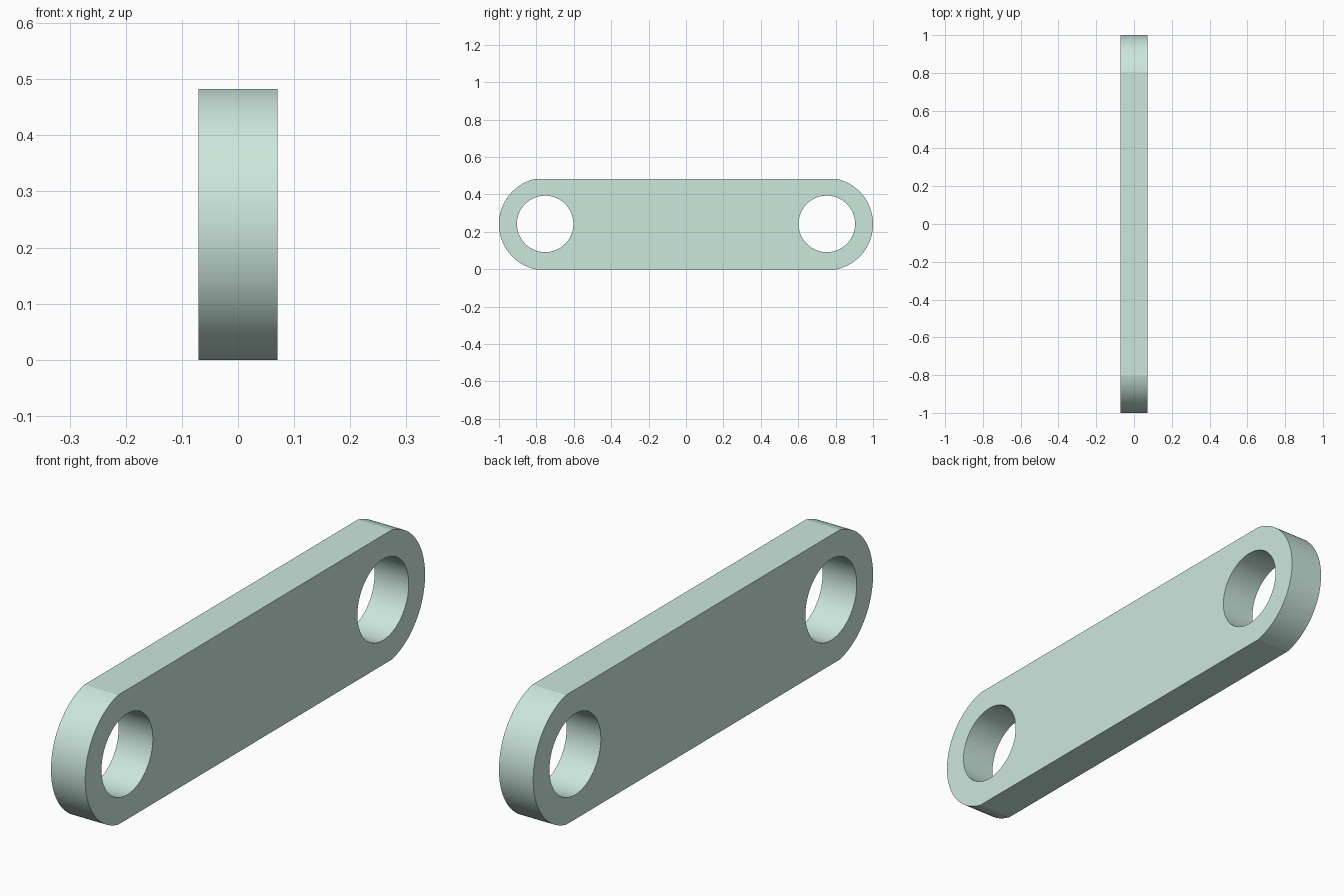
import bpy, bmesh
from math import sin, cos, asin, pi, radians

if "Cube" in bpy.data.objects:
    bpy.data.objects.remove(bpy.data.objects["Cube"])

T = 0.0705            # half thickness
H = 0.2415            # half height
CY, R = 0.753, 0.247  # end arc centre and radius
HOLE = 0.151
ARC = 64


def end_arc(side):
    # rounded end, trimmed by the flat top and bottom edges
    a = asin(H / R)
    return [(side * (CY + R * cos(t)), H + side * R * sin(t))
            for t in (-a + 2 * a * i / ARC for i in range(ARC + 1))]


# link plate body
bm = bmesh.new()
face = bm.faces.new([bm.verts.new((-T, y, z)) for y, z in end_arc(1) + end_arc(-1)])
ext = bmesh.ops.extrude_face_region(bm, geom=[face])
bmesh.ops.translate(bm, vec=(2 * T, 0, 0),
                    verts=[v for v in ext["geom"] if isinstance(v, bmesh.types.BMVert)])
bmesh.ops.recalc_face_normals(bm, faces=bm.faces)
mesh = bpy.data.meshes.new("link_plate")
bm.to_mesh(mesh)
bm.free()
plate = bpy.data.objects.new("link_plate", mesh)
bpy.context.collection.objects.link(plate)

mat = bpy.data.materials.new("pale_green")
mat.diffuse_color = (0.6, 0.8, 0.72, 1)
mat.use_nodes = True
mat.node_tree.nodes["Principled BSDF"].inputs["Base Color"].default_value = mat.diffuse_color
mesh.materials.append(mat)

# pin holes
for side in (-1, 1):
    bpy.ops.mesh.primitive_cylinder_add(vertices=96, radius=HOLE, depth=1,
                                        location=(0, side * CY, H + 0.001),
                                        rotation=(0, pi / 2, 0))
    cutter = bpy.context.object
    cutter.name = "pin_hole_cutter"
    cutter.data.materials.append(mat)
    bpy.context.view_layer.objects.active = plate
    mod = plate.modifiers.new("pin_hole", "BOOLEAN")
    mod.operation = "DIFFERENCE"
    mod.solver = "EXACT"
    mod.object = cutter
    bpy.ops.object.modifier_apply(modifier=mod.name)
    bpy.data.objects.remove(cutter)

# smooth curved walls, crisp rims
plate.select_set(True)
bpy.context.view_layer.objects.active = plate
bpy.ops.object.shade_smooth_by_angle(angle=radians(8))
